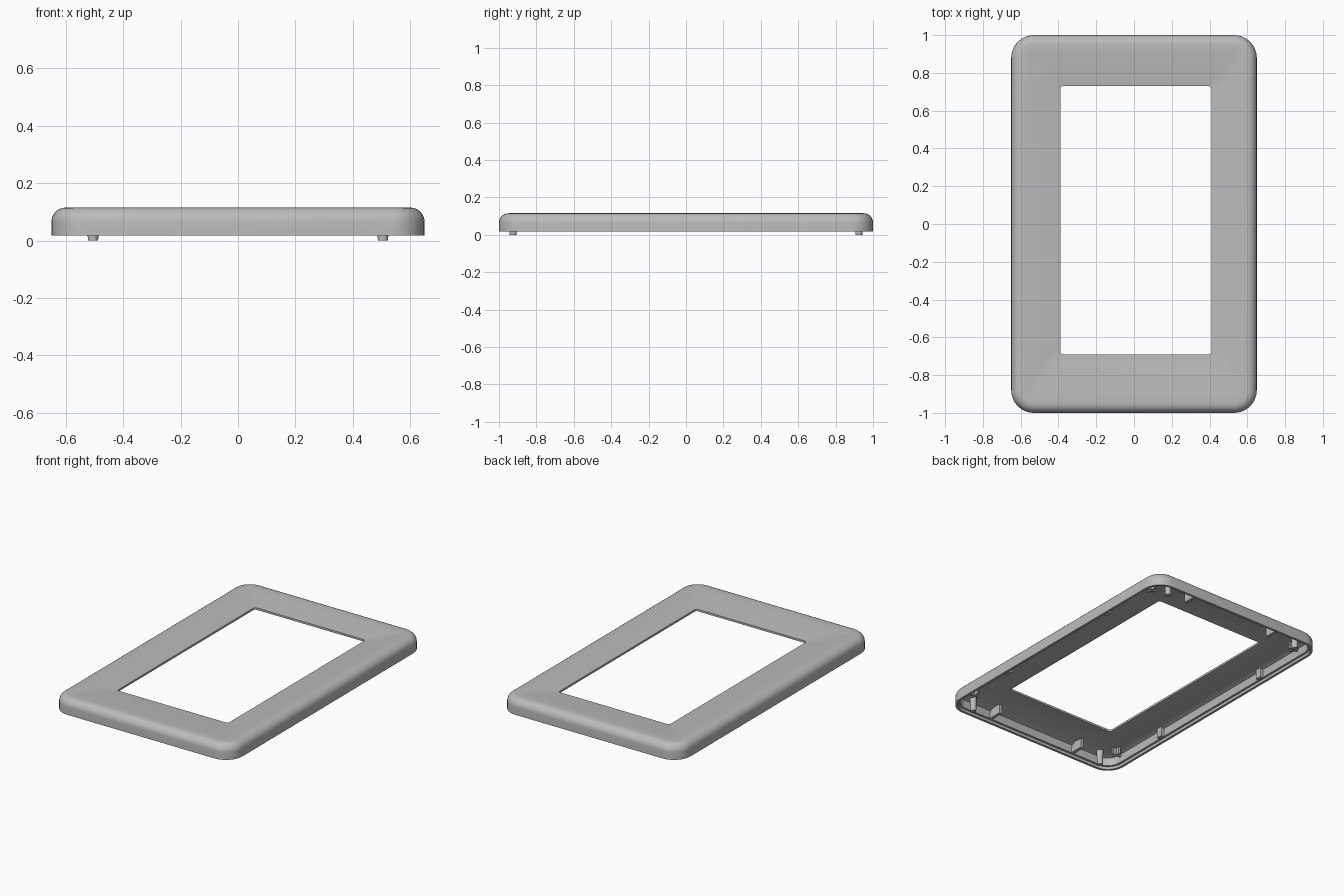
import bpy, bmesh, math

cube = bpy.data.objects.get("Cube")
if cube:
    bpy.data.objects.remove(cube, do_unlink=True)

grey = bpy.data.materials.new("light_grey_plastic")
grey.use_nodes = True
colour = (0.5, 0.5, 0.5, 1)
grey.diffuse_color = colour
grey.node_tree.nodes["Principled BSDF"].inputs["Base Color"].default_value = colour

HALF_X, HALF_Y = 0.65, 1.0
WALL_Z, TOP_Z, FILLET = 0.017, 0.115, 0.05
STEPS = 8


def finish(bm, name, angle=35):
    bmesh.ops.recalc_face_normals(bm, faces=bm.faces)
    mesh = bpy.data.meshes.new(name)
    bm.to_mesh(mesh)
    bm.free()
    mesh.materials.append(grey)
    ob = bpy.data.objects.new(name, mesh)
    bpy.context.collection.objects.link(ob)
    bpy.ops.object.select_all(action='DESELECT')
    ob.select_set(True)
    bpy.context.view_layer.objects.active = ob
    bpy.ops.object.shade_smooth_by_angle(angle=math.radians(angle))
    return ob


def ring(bm, cx, cy, hx, hy, radius, z):
    """Rounded rectangle of vertices, with the same count for every call."""
    verts = []
    for i, (sx, sy) in enumerate([(1, 1), (-1, 1), (-1, -1), (1, -1)]):
        for k in range(STEPS + 1):
            a = math.pi / 2 * (i + k / STEPS)
            verts.append(bm.verts.new((cx + sx * (hx - radius) + radius * math.cos(a),
                                       cy + sy * (hy - radius) + radius * math.sin(a), z)))
    return verts


def box(bm, x0, x1, y0, y1, z0, z1):
    made = bmesh.ops.create_cube(bm, size=1)["verts"]
    for v in made:
        v.co = ((x0 + x1) / 2 + v.co.x * (x1 - x0),
                (y0 + y1) / 2 + v.co.y * (y1 - y0),
                (z0 + z1) / 2 + v.co.z * (z1 - z0))


# Frame shell: rounded rings lofted around the closed cross-section
bm = bmesh.new()


def outer(inset, z):
    return ring(bm, 0, 0, HALF_X - inset, HALF_Y - inset, max(0.12 - inset, 0.03), z)


def window(z, grow=0.0):
    return ring(bm, 0.01, 0.02, 0.4 + grow, 0.71 + grow, 0.015 + grow / 2, z)


rings = [outer(0, WALL_Z)]
for k in range(7):                                  # outer fillet
    a = math.pi / 2 * k / 6
    rings.append(outer(FILLET * (1 - math.cos(a)), TOP_Z - FILLET * (1 - math.sin(a))))
rings += [outer(0.09, 0.1135),                      # dished top face
          window(0.104, 0.08), window(0.097), window(0.084),
          outer(0.07, 0.098), outer(0.035, 0.085),  # underside
          outer(0.03, 0.035), outer(0.016, 0.035), outer(0.016, WALL_Z)]
for a, b in zip(rings, rings[1:] + rings[:1]):
    n = len(a)
    for i in range(n):
        j = (i + 1) % n
        bm.faces.new((a[i], a[j], b[j], b[i]))
finish(bm, "frame_shell")

# Parts under the frame, repeated on each side
for sx, side in ((1, "left"), (-1, "right")):
    for sy, end in ((1, "back"), (-1, "front")):
        place = f"{end}_{side}"

        # Locating peg
        bm = bmesh.new()
        pegs = bmesh.ops.create_cone(bm, cap_ends=True, segments=20, radius1=0.018,
                                     radius2=0.021, depth=0.1)["verts"]
        bmesh.ops.translate(bm, verts=pegs, vec=(sx * 0.505, sy * 0.925, 0.05))
        finish(bm, f"locating_peg_{place}")

        # Cross-shaped boss
        bm = bmesh.new()
        x, y = sx * 0.565, sy * 0.84
        box(bm, x - 0.03, x + 0.03, y - 0.007, y + 0.007, 0.05, 0.098)
        box(bm, x - 0.007, x + 0.007, y - 0.03, y + 0.03, 0.05, 0.098)
        finish(bm, f"cross_boss_{place}")

        # Stiffening rib on the short wall
        bm = bmesh.new()
        x = sx * 0.325
        box(bm, x - 0.01, x + 0.01, *sorted((sy * 0.88, sy * 0.972)), 0.035, 0.098)
        finish(bm, f"stiffening_rib_{place}")

        # Clip on the long wall
        bm = bmesh.new()
        y = sy * 0.47
        box(bm, *sorted((sx * 0.595, sx * 0.622)), y - 0.02, y + 0.02, 0.03, 0.094)
        finish(bm, f"side_clip_{place}")
